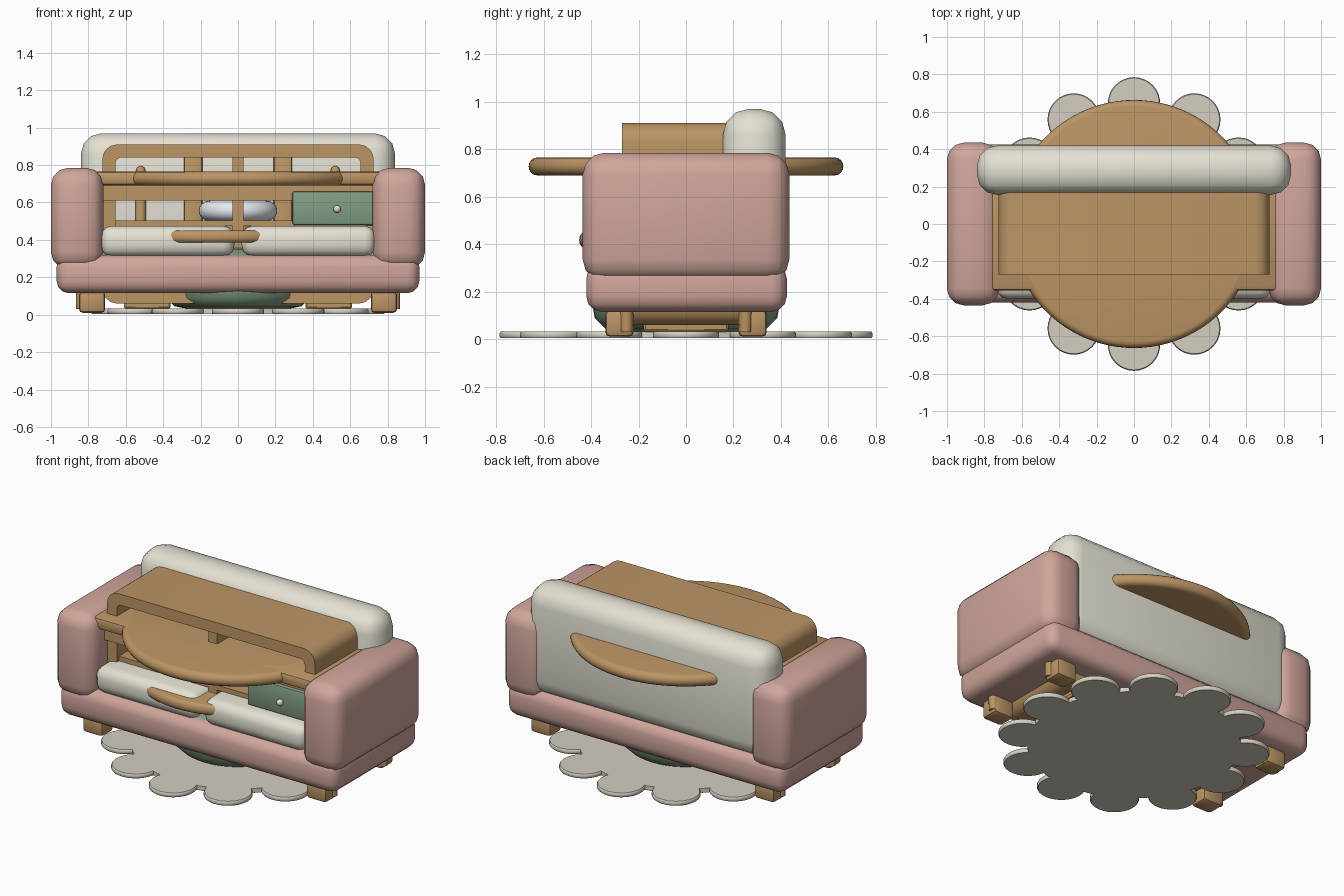
import bpy, bmesh, math

if "Cube" in bpy.data.objects:
    bpy.data.objects.remove(bpy.data.objects["Cube"])

def mat(name, c):
    m = bpy.data.materials.new(name)
    m.diffuse_color = (*c, 1)
    m.use_nodes = True
    m.node_tree.nodes["Principled BSDF"].inputs["Base Color"].default_value = m.diffuse_color
    return m

PINK = mat("pink", (0.63, 0.38, 0.33))
CREAM = mat("cream", (0.78, 0.75, 0.65))
WOOD = mat("wood", (0.50, 0.30, 0.13))
GREEN = mat("green", (0.22, 0.34, 0.23))
RUG = mat("rug", (0.66, 0.62, 0.53))
WHITE = mat("white", (0.78, 0.82, 0.86))

def finish(name, bm, m):
    bmesh.ops.recalc_face_normals(bm, faces=bm.faces)
    me = bpy.data.meshes.new(name)
    bm.to_mesh(me)
    bm.free()
    ob = bpy.data.objects.new(name, me)
    bpy.context.collection.objects.link(ob)
    me.materials.append(m)
    bpy.ops.object.select_all(action='DESELECT')
    ob.select_set(True)
    bpy.context.view_layer.objects.active = ob
    bpy.ops.object.shade_smooth_by_angle(angle=math.radians(40))
    return ob

def box(name, x, y, z, m, bevel=0.0, seg=3):
    """Box from ranges, with rounded edges."""
    bm = bmesh.new()
    bmesh.ops.create_cube(bm, size=1)
    for v in bm.verts:
        for i, r in enumerate((x, y, z)):
            v.co[i] = r[0] if v.co[i] < 0 else r[1]
    if bevel:
        bmesh.ops.bevel(bm, geom=bm.edges[:], offset=bevel, segments=seg,
                        profile=0.5, affect='EDGES', clamp_overlap=True)
    return finish(name, bm, m)

def lathe(name, profile, m, loc=(0, 0), scale=(1, 1), n=48):
    """Closed solid of revolution from (radius, z) points."""
    bm = bmesh.new()
    rings = [[bm.verts.new((loc[0] + scale[0] * r * math.cos(2 * math.pi * i / n),
                            loc[1] + scale[1] * r * math.sin(2 * math.pi * i / n), z))
              for i in range(n)] for r, z in profile]
    for a, b in zip(rings, rings[1:]):
        for i in range(n):
            bm.faces.new((a[i], a[(i + 1) % n], b[(i + 1) % n], b[i]))
    bm.faces.new(rings[0])
    bm.faces.new(rings[-1])
    return finish(name, bm, m)

def disc_profile(r, z0, z1, b):
    zc = (z0 + z1) / 2
    h = (z1 - z0) / 2
    return [(r - b + b * math.cos(t), zc + h * math.sin(t))
            for t in [math.pi * (k / 8 - 0.5) for k in range(9)]]

def round_rect(x, z0, z1, r):
    pts = []
    for cx, cz, a in ((x - r, z1 - r, 0), (r - x, z1 - r, 90),
                      (r - x, z0 + r, 180), (x - r, z0 + r, 270)):
        for k in range(7):
            t = math.radians(a + 15 * k)
            pts.append((cx + r * math.cos(t), cz + r * math.sin(t)))
    return pts

def frame(name, x, z0, z1, y0, y1, t, r, m):
    """Rounded rectangular loop, open front and back."""
    bm = bmesh.new()
    out, inn = round_rect(x, z0, z1, r), round_rect(x - t, z0 + t, z1 - t, r - t + 0.02)
    loops = [[bm.verts.new((px, y, pz)) for px, pz in pts]
             for pts, y in ((out, y0), (out, y1), (inn, y1), (inn, y0))]
    n = len(out)
    for k in range(4):
        a, b = loops[k], loops[(k + 1) % 4]
        for i in range(n):
            bm.faces.new((a[i], a[(i + 1) % n], b[(i + 1) % n], b[i]))
    return finish(name, bm, m)

# Sofa
box("sofa_base", (-0.97, 0.97), (-0.42, 0.425), (0.115, 0.32), PINK, 0.065)
box("sofa_back", (-0.84, 0.84), (0.155, 0.42), (0.28, 0.97), CREAM, 0.11)
for s, side in ((-1, "left"), (1, "right")):
    box(f"sofa_arm_{side}", sorted((s * 0.72, s * 1.0)), (-0.435, 0.435), (0.245, 0.785), PINK, 0.09)
    box(f"seat_cushion_{side}", sorted((s * 0.02, s * 0.735)), (-0.40, 0.19), (0.31, 0.475), CREAM, 0.06)
    for t, end in ((-1, "front"), (1, "back")):
        box(f"sofa_foot_{end}_{side}", sorted((s * 0.71, s * 0.85)), sorted((t * 0.22, t * 0.34)),
            (0.01, 0.125), WOOD, 0.02, 2)

# Flower rug
lathe("rug_core", [(0.61, 0.004), (0.61, 0.032)], RUG)
for i in range(12):
    a = math.radians(30 * i)
    lathe(f"rug_petal_{i}", [(0.135, 0.004), (0.14, 0.01), (0.14, 0.026), (0.135, 0.032)], RUG,
          (0.645 * math.cos(a), 0.645 * math.sin(a)), n=32)

# Round table with pedestal
lathe("round_table_top", disc_profile(0.663, 0.69, 0.765, 0.035), WOOD, n=96)
lathe("round_table_pedestal", [(0.22, 0.03), (0.2, 0.06), (0.07, 0.12), (0.07, 0.69)], WOOD)

# Desk with drawer
box("desk_top", (-0.965, 0.965), (-0.355, 0.345), (0.692, 0.765), WOOD, 0.02, 2)
box("desk_apron", (-0.85, 0.85), (-0.30, 0.30), (0.61, 0.70), WOOD)
box("desk_drawer_case", (0.30, 0.84), (-0.29, 0.28), (0.475, 0.64), WOOD)
box("desk_drawer_front", (0.29, 0.82), (-0.325, -0.285), (0.48, 0.66), GREEN, 0.012, 2)
knob = lathe("drawer_knob", disc_profile(0.02, -0.02, 0.02, 0.019), CREAM, n=16)
knob.location = (0.53, -0.34, 0.565)
for s, side in ((-1, "left"), (1, "right")):
    for y, end in ((-0.25, "front"), (0.25, "back")):
        lathe(f"desk_leg_{end}_{side}", [(0.025, 0.03), (0.04, 0.62)], WOOD, (s * 0.84, y), n=16)

# Open shelf unit
frame("shelf_frame", 0.725, 0.06, 0.91, -0.27, 0.27, 0.07, 0.08, WOOD)
box("shelf_divider", (-0.03, 0.03), (-0.25, 0.25), (0.12, 0.85), WOOD)
box("shelf_board", (-0.67, 0.67), (-0.25, 0.25), (0.475, 0.505), WOOD)
for s, side in ((-1, "left"), (1, "right")):
    box(f"shelf_foot_{side}", sorted((s * 0.36, s * 0.61)), (-0.18, 0.18), (0.03, 0.07), WOOD, 0.01, 1)

# Round pouf
lathe("pouf", [(0.26, 0.03), (0.34, 0.045), (0.385, 0.09), (0.395, 0.15), (0.395, 0.24),
               (0.37, 0.31), (0.30, 0.35), (0.15, 0.37)], GREEN)

# Low coffee table
lathe("coffee_table_top", disc_profile(1, 0.385, 0.45, 0.05), WOOD, (-0.12, -0.02), (0.50, 0.43), 64)
for x in (-0.42, 0.18):
    lathe("coffee_table_leg", [(0.04, 0.03), (0.04, 0.40)], WOOD, (x, 0), n=16)

# Chair posts and round-topped posts behind the shelf
for s in (-1, 1):
    box("chair_post", sorted((s * 0.19, s * 0.29)), (0.12, 0.18), (0.04, 0.87), WOOD, 0.015, 2)
    lathe("round_post", [(0.028, 0.03), (0.028, 0.76), (0.02, 0.785), (0.008, 0.795)], WOOD,
          (s * 0.52, 0.14), n=16)

# Bowl-like cushion on the shelf
lathe("shelf_cushion", disc_profile(0.21, 0.50, 0.61, 0.06), WHITE, (0, -0.02))
